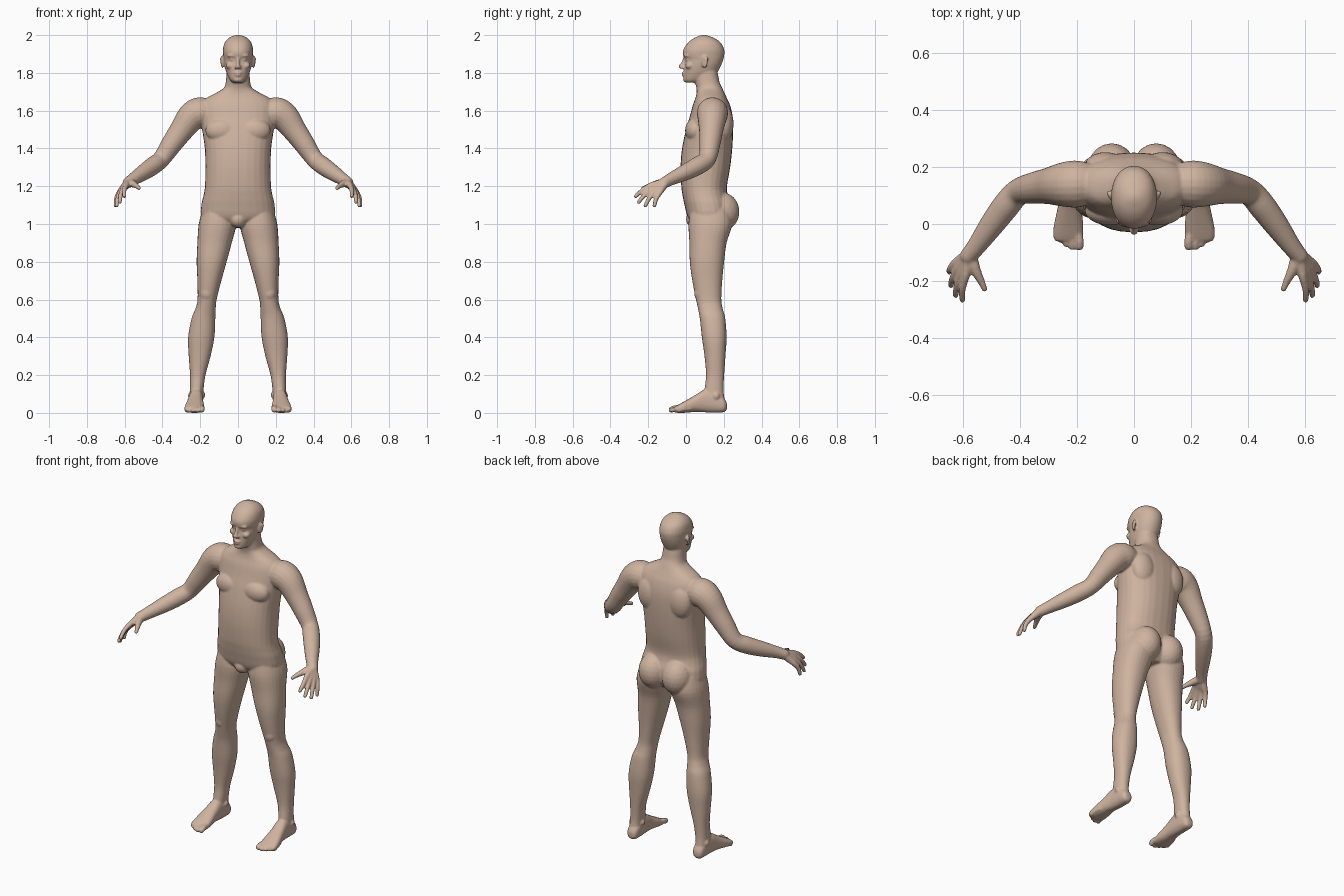
import bpy, bmesh, math
from mathutils import Vector, Matrix

bm = bmesh.new()


def dense(rows, k=4):
    """Catmull-Rom interpolation of parameter rows."""
    out = []
    for i in range(len(rows) - 1):
        a, b = rows[max(i - 1, 0)], rows[i]
        c, d = rows[i + 1], rows[min(i + 2, len(rows) - 1)]
        for j in range(k):
            t = j / k
            out.append([0.5 * (2 * q + (r - p) * t + (2 * p - 5 * q + 4 * r - s) * t * t
                               + (3 * q - p - 3 * r + s) * t ** 3)
                        for p, q, r, s in zip(a, b, c, d)])
    return out + [list(rows[-1])]


def loft(rings, power=2.0, n=28):
    """Closed skin over superellipse rings given as (centre, u, v)."""
    def sp(x):
        return math.copysign(abs(x) ** (2 / power), x)
    loops = []
    for c, u, v in rings:
        loops.append([bm.verts.new(c + u * sp(math.cos(2 * math.pi * i / n))
                                   + v * sp(math.sin(2 * math.pi * i / n))) for i in range(n)])
    for a, b in zip(loops, loops[1:]):
        for i in range(n):
            bm.faces.new((a[i], a[(i + 1) % n], b[(i + 1) % n], b[i]))
    bm.faces.new(loops[0][::-1])
    bm.faces.new(loops[-1])


def stack(rows, power=2.2):
    """Upright loft, rows of (z, x0, x1, y front, y back)."""
    loft([(Vector(((x0 + x1) / 2, (yf + yb) / 2, z)), Vector(((x1 - x0) / 2, 0, 0)),
           Vector((0, (yb - yf) / 2, 0))) for z, x0, x1, yf, yb in dense(rows)], power)


def ball(c, r, rot_z=0.0):
    m = Matrix.Translation(c) @ Matrix.Rotation(rot_z, 4, 'Z') @ Matrix.Diagonal((*r, 1))
    bmesh.ops.create_icosphere(bm, subdivisions=3, radius=1, matrix=m)


def limb(rows, n=20):
    """Round tube through (x, y, z, radius) with ball ends."""
    pts = dense(rows)
    rings = []
    for i, p in enumerate(pts):
        t = Vector(pts[min(i + 1, len(pts) - 1)][:3]) - Vector(pts[max(i - 1, 0)][:3])
        u = t.cross(Vector((0.3, 0.2, 1))).normalized()
        v = t.cross(u).normalized()
        rings.append((Vector(p[:3]), u * p[3], v * p[3]))
    loft(rings, n=n)
    for p in (rows[0], rows[-1]):
        ball(p[:3], [p[3]] * 3)


# ---- paired parts, built on +x ----
# leg
stack([(1.08, .03, .185, .025, .23), (1.0, .010, .208, .013, .245), (.9, .033, .215, .018, .215),
       (.8, .060, .219, .020, .202), (.7, .088, .215, .033, .192), (.6, .113, .214, .053, .187),
       (.55, .118, .226, .064, .195), (.5, .120, .246, .073, .208), (.4, .125, .264, .084, .215),
       (.3, .145, .261, .098, .209), (.2, .172, .254, .106, .202), (.12, .183, .255, .098, .199),
       (.06, .188, .255, .10, .205), (.02, .195, .248, .11, .20)])
ball((.165, .075, .635), (.036, .032, .045))          # kneecap
ball((.185, .15, .095), (.012, .018, .018))           # ankle bone
ball((.254, .16, .09), (.011, .018, .018))
ball((.078, .185, 1.065), (.088, .098, .105))         # buttock

# foot: rows of (y, x centre, half width, z bottom, z top)
foot = [(.217, .22, .016, .018, .05), (.20, .22, .032, .004, .08), (.15, .22, .036, .001, .12),
        (.10, .222, .038, .003, .125), (.05, .226, .043, .005, .095), (0, .229, .051, .001, .066),
        (-.04, .231, .053, 0, .044), (-.06, .23, .047, .004, .032)]
loft([(Vector((x, y, (a + b) / 2)), Vector((w, 0, 0)), Vector((0, 0, (b - a) / 2)))
      for y, x, w, a, b in dense(foot)], 2.4)
for x, y, r in ((.192, -.077, .016), (.216, -.080, .0125), (.237, -.070, .012),
                (.256, -.056, .0115), (.272, -.038, .011)):
    limb([(x * .8 + .046, y + .06, r + .012, r), (x, y + .02, r + .009, r), (x, y, r + .001, r)], 12)

# arm
limb([(.16, .14, 1.585, .075), (.205, .14, 1.588, .083), (.25, .138, 1.562, .077),
      (.30, .133, 1.495, .064), (.35, .126, 1.425, .056), (.405, .112, 1.345, .047),
      (.45, .062, 1.308, .048), (.50, -.005, 1.273, .043), (.55, -.075, 1.24, .034),
      (.58, -.112, 1.22, .030)])

# hand: (knuckle, tip) of index to little finger
fingers = [((.592, -.185, 1.205), (.602, -.266, 1.147)), ((.606, -.175, 1.19), (.625, -.250, 1.116)),
           ((.619, -.16, 1.177), (.642, -.215, 1.097)), ((.629, -.14, 1.165), (.648, -.167, 1.098))]
for k, t in fingers:
    k, t = Vector(k), Vector(t)
    w = Vector((.58, -.108, 1.221)).lerp(k, .1)
    mid = k.lerp(t, .5) + Vector((.005, -.004, .004))
    limb([(*w, .023), (*w.lerp(k, .55), .019), (*k, .0155), (*mid, .0125), (*t, .0105)], 14)
limb([(.572, -.115, 1.22, .023), (.556, -.16, 1.212, .019), (.537, -.198, 1.201, .0135),
      (.524, -.228, 1.19, .0105)], 14)

# chest muscle, shoulder blade
ball((.085, .047, 1.495), (.088, .052, .065))
ball((.10, .20, 1.53), (.075, .052, .10))

# ear, brow, eye, cheek, nostril
ball((.083, .098, 1.858), (.007, .019, .033), -.4)
ball((.086, .104, 1.872), (.008, .015, .018), -.4)
ball((.032, .002, 1.891), (.027, .014, .008), .2)
ball((.031, .011, 1.871), (.016, .015, .010))
ball((.043, .018, 1.838), (.022, .022, .018))
ball((.011, -.018, 1.829), (.009, .012, .008))

# mirror everything so far
geo = bmesh.ops.duplicate(bm, geom=bm.verts[:] + bm.edges[:] + bm.faces[:])["geom"]
bmesh.ops.scale(bm, vec=(-1, 1, 1), verts=[g for g in geo if isinstance(g, bmesh.types.BMVert)])

# ---- centre parts ----
# torso and neck
torso = [(.98, .09, .06, .20), (1.03, .188, .012, .235), (1.10, .194, -.008, .237),
         (1.15, .183, -.018, .222), (1.2, .175, -.025, .217), (1.3, .173, -.029, .234),
         (1.4, .176, -.021, .245), (1.5, .190, .0, .250), (1.57, .20, .02, .247),
         (1.63, .195, .036, .233), (1.668, .165, .05, .216), (1.695, .115, .056, .203),
         (1.72, .076, .055, .192), (1.75, .065, .048, .178), (1.80, .061, .045, .168),
         (1.83, .058, .05, .16)]
stack([(z, -w, w, f, b) for z, w, f, b in torso], 2.3)
ball((0, .045, 1.025), (.045, .045, .045))            # groin

# skull
skull = [(1.748, .024, .0, .07), (1.762, .042, -.013, .115), (1.80, .061, -.012, .163),
         (1.84, .072, -.009, .186), (1.87, .076, -.005, .197), (1.89, .078, -.015, .202),
         (1.92, .080, -.015, .203), (1.955, .073, .006, .188), (1.98, .055, .035, .158),
         (1.995, .03, .067, .123), (2.001, .008, .088, .102)]
stack([(z, -w, w, f, b) for z, w, f, b in skull], 2.15)

# nose, lips, chin
limb([(0, -.004, 1.885, .008), (0, -.016, 1.855, .009), (0, -.027, 1.834, .0125)], 12)
ball((0, -.010, 1.800), (.022, .014, .006))
ball((0, -.010, 1.787), (.019, .013, .006))
ball((0, -.001, 1.763), (.022, .015, .012))

# ---- fuse into one continuous skin ----
bmesh.ops.recalc_face_normals(bm, faces=bm.faces[:])
mesh = bpy.data.meshes.new("human_body")
bm.to_mesh(mesh)
bm.free()
body = bpy.data.objects.new("human_body", mesh)
bpy.context.collection.objects.link(body)

fuse = body.modifiers.new("fuse", 'REMESH')
fuse.mode = 'VOXEL'
fuse.voxel_size = 0.0052
fuse.use_smooth_shade = True
soft = body.modifiers.new("soften", 'SMOOTH')
soft.factor = 0.5
soft.iterations = 6

skin = bpy.data.materials.new("skin")
skin.diffuse_color = (0.62, 0.45, 0.35, 1)
mesh.materials.append(skin)
